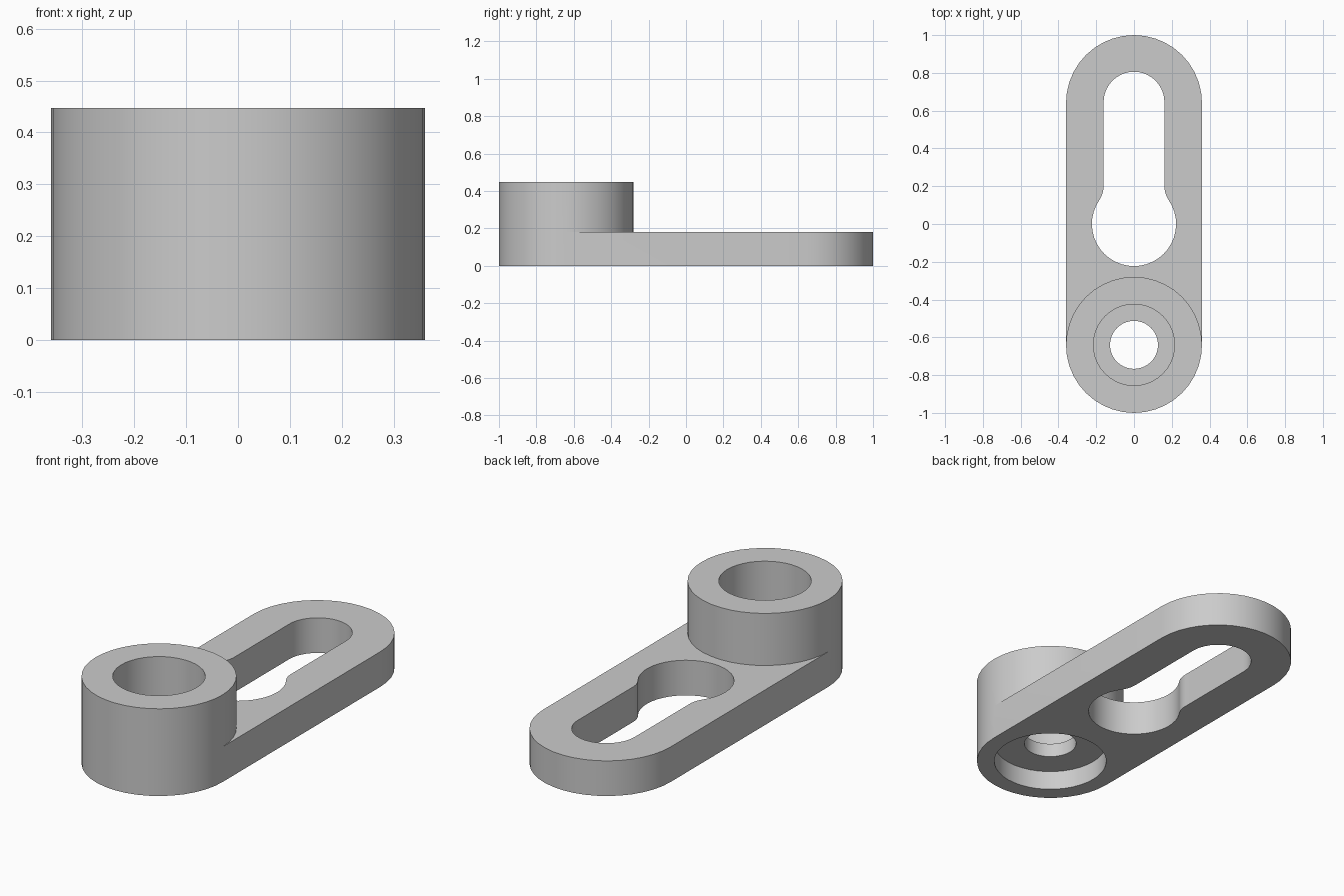
import bpy
import bmesh
from math import pi, cos, sin, atan2, sqrt, radians

if "Cube" in bpy.data.objects:
    bpy.data.objects.remove(bpy.data.objects["Cube"])

R = 0.36          # outer end radius
END = 0.64        # distance of both end centres from the middle
PLATE, TOP = 0.18, 0.447
SLOT_R, KEY_R = 0.161, 0.223
STEPS = 20        # segments per half circle


def arc(cx, cy, r, start, end, steps=STEPS):
    angles = [start + (end - start) * i / steps for i in range(steps + 1)]
    return [(cx + r * cos(a), cy + r * sin(a)) for a in angles]


def extrude(name, outline, z0, z1):
    """Closed prism over a 2D outline."""
    bm = bmesh.new()
    base = bm.faces.new([bm.verts.new((x, y, z0)) for x, y in outline])
    grown = bmesh.ops.extrude_face_region(bm, geom=[base])["geom"]
    verts = [g for g in grown if isinstance(g, bmesh.types.BMVert)]
    bmesh.ops.translate(bm, verts=verts, vec=(0, 0, z1 - z0))
    bmesh.ops.recalc_face_normals(bm, faces=bm.faces)
    mesh = bpy.data.meshes.new(name)
    bm.to_mesh(mesh)
    bm.free()
    obj = bpy.data.objects.new(name, mesh)
    bpy.context.collection.objects.link(obj)
    return obj


def disc(r):
    return arc(0, -END, r, 0, 2 * pi, 2 * STEPS)[:-1]


def cut(body, cutter):
    cutter.hide_render = True
    mod = body.modifiers.new("cut", "BOOLEAN")
    mod.operation, mod.solver, mod.object = "DIFFERENCE", "EXACT", cutter
    bpy.context.view_layer.objects.active = body
    bpy.ops.object.modifier_apply(modifier=mod.name)
    bpy.data.objects.remove(cutter)


# Round-ended body at full boss height
body = extrude("keyhole_bracket",
               arc(0, END, R, 0, pi) + arc(0, -END, R, pi, 2 * pi), 0, TOP)

# Clear the space above the plate, leaving the round boss
clearance = [(0.6, -END), (0.6, 1.2), (-0.6, 1.2), (-0.6, -END)]
cut(body, extrude("boss_clearance",
                  clearance + arc(0, -END, R, pi, 0), PLATE, 0.6))

# Keyhole: narrow slot blended into a wide round opening by fillets
fillet_y = 0.2
fillet_r = ((SLOT_R ** 2 + fillet_y ** 2 - KEY_R ** 2)
            / (2 * (KEY_R - SLOT_R)))
fillet_x = SLOT_R + fillet_r
tangent = atan2(fillet_y, fillet_x)
right_fillet = arc(fillet_x, fillet_y, fillet_r, pi + tangent, pi, 6)
left_fillet = [(-x, y) for x, y in reversed(right_fillet)]
opening = arc(0, 0, KEY_R, pi - tangent, 2 * pi + tangent, 28)[1:-1]
cut(body, extrude("keyhole_cutter",
                  right_fillet + arc(0, 0.645, SLOT_R, 0, pi)
                  + left_fillet + opening, -0.1, 0.6))

# Stepped bore through the boss: bottom recess, through hole, top recess
for name, r, z0, z1 in (("bottom_recess", 0.275, -0.1, 0.1),
                        ("through_hole", 0.127, -0.2, 0.6),
                        ("top_recess", 0.215, 0.172, 0.6)):
    cut(body, extrude(name, disc(r), z0, z1))

# Plain grey finish
grey = bpy.data.materials.new("plain_grey")
grey.use_nodes = True
colour = (0.6, 0.6, 0.6, 1)
grey.diffuse_color = colour
grey.node_tree.nodes["Principled BSDF"].inputs["Base Color"].default_value = colour
body.data.materials.clear()
body.data.materials.append(grey)

# Smooth round walls with crisp rims
bpy.ops.object.select_all(action="DESELECT")
body.select_set(True)
bpy.context.view_layer.objects.active = body
bpy.ops.object.shade_smooth_by_angle(angle=radians(30))
